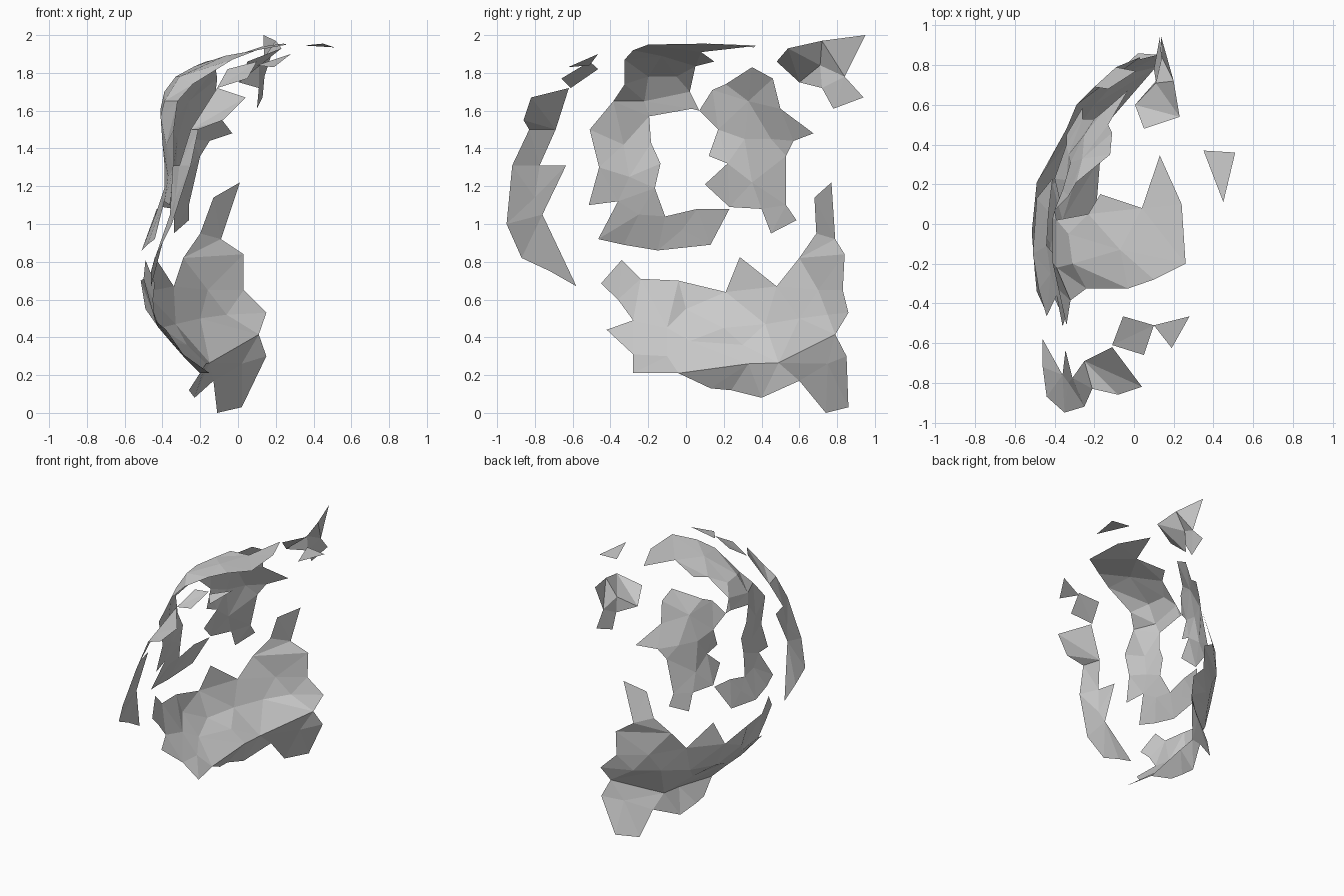
import bpy
from mathutils import Vector
from mathutils.geometry import delaunay_2d_cdt


def shard(name, rim, inner=(), tilt=0.0):
    """Thin faceted shell piece: an outline plus a few inner points, all (x, y, z).
    It is triangulated in the side plane; tilt leans that plane towards the top."""
    pts = [Vector(p) for p in list(rim) + list(inner)]
    flat = [Vector((p.y, p.z + tilt * p.x)) for p in pts]
    out = delaunay_2d_cdt(flat, [], [list(range(len(rim)))], 1, 1e-5)
    origin = out[3]
    # reversed winding so that faces look outwards (-x)
    faces = [[origin[i][0] for i in reversed(f)] for f in out[2]
             if all(origin[i] for i in f)]
    mesh = bpy.data.meshes.new(name)
    mesh.from_pydata(pts, [], faces)
    mesh.update()
    ob = bpy.data.objects.new(name, mesh)
    bpy.context.collection.objects.link(ob)
    return ob


# curved strip along the front edge
shard("front_strip", [
    (.04, -.82, 1.67), (-.11, -.62, 1.72), (-.25, -.69, 1.5), (-.31, -.775, 1.31),
    (-.345, -.635, 1.31), (-.36, -.76, 1.05), (-.46, -.58, .67), (-.46, -.72, .75),
    (-.44, -.87, .82), (-.35, -.95, 1.0), (-.25, -.92, 1.31), (-.21, -.83, 1.5),
    (-.08, -.86, 1.55)],
    [(-.33, -.80, 1.14)])

# long band that runs over the top and down the side
shard("side_band", [
    (.26, -.2, 1.95), (.1, -.28, 1.92), (-.03, -.325, 1.87), (-.24, -.325, 1.74),
    (-.32, -.385, 1.65), (-.34, -.51, 1.5), (-.34, -.46, 1.3), (-.36, -.515, 1.1),
    (-.39, -.36, 1.12), (-.44, -.465, .92), (-.48, -.33, .89), (-.51, -.15, .86),
    (-.49, .13, .89), (-.41, .23, 1.08), (-.43, .06, 1.08), (-.44, -.11, 1.04),
    (-.39, -.165, 1.19), (-.39, -.135, 1.32), (-.40, -.185, 1.43), (-.41, -.195, 1.57),
    (-.41, .03, 1.61), (-.4, .07, 1.6), (-.39, .02, 1.7), (-.23, .05, 1.835),
    (-.17, .15, 1.86), (.04, .08, 1.91), (.13, .345, 1.94), (.24, .1, 1.955)],
    [(-.07, -.13, 1.89), (-.33, -.05, 1.78), (-.31, -.2, 1.78), (-.39, -.22, 1.65),
     (-.38, -.33, 1.42), (-.37, -.3, 1.25), (-.42, -.25, 1.05), (-.47, -.02, .97)],
    tilt=0.7)

# upper rear side patch
shard("rear_side_patch", [
    (-.12, .35, 1.83), (-.11, .46, 1.77), (-.13, .5, 1.61), (-.03, .675, 1.48),
    (-.15, .57, 1.44), (-.2, .53, 1.36), (-.26, .53, 1.1), (-.26, .585, 1.02),
    (-.34, .45, .95), (-.34, .4, 1.08), (-.40, .23, 1.09), (-.37, .1, 1.21),
    (-.34, .22, 1.32), (-.36, .12, 1.36), (-.36, .17, 1.5), (-.4, .07, 1.6),
    (-.33, .14, 1.71), (-.29, .21, 1.74)],
    [(-.26, .33, 1.65), (-.32, .31, 1.45), (-.25, .45, 1.45), (-.33, .35, 1.22)])

# large lower side plate
shard("lower_side_plate", [
    (-.44, -.45, .685), (-.49, -.34, .81), (-.5, -.24, .71), (-.515, -.04, .7),
    (-.49, .21, .64), (-.44, .285, .825), (-.34, .48, .67), (-.29, .6, .82),
    (-.2, .69, .95), (-.13, .68, 1.14), (.01, .77, 1.22), (-.09, .79, .92),
    (.03, .84, .84), (.03, .83, .65), (.15, .86, .53), (.11, .79, .415),
    (-.15, .49, .265), (-.17, .33, .26), (-.2, -.04, .21), (-.15, -.28, .21),
    (-.29, -.28, .31), (-.38, -.42, .44), (-.44, -.28, .49), (-.45, -.36, .6)],
    [(-.49, 0, .55), (-.41, .2, .45), (-.36, .02, .38), (-.29, -.1, .3),
     (-.33, .42, .47), (-.2, .6, .5), (-.16, .7, .65), (-.06, .75, .52),
     (-.27, .3, .36), (-.42, -.1, .45)])

# flange below the lower plate, joined along its bottom ridge
shard("lower_flange", [
    (.11, .79, .415), (.15, .85, .3), (.02, .86, .03), (-.11, .74, .0),
    (-.13, .6, .17), (-.23, .4, .08), (-.26, .24, .12), (-.25, .13, .13),
    (-.2, -.04, .21), (-.17, .33, .26), (-.15, .49, .265)],
    [(.02, .75, .26)])

# pointed shard at the top rear
shard("rear_top_shard", [
    (.05, .48, 1.86), (.23, .54, 1.93), (.2, .72, 1.97), (.135, .95, 2.0),
    (.14, .84, 1.78), (.13, .94, 1.67), (.1, .78, 1.61), (.11, .72, 1.72),
    (.005, .6, 1.75)],
    [(.11, .71, 1.84)])

# small loose chips near the top
shard("front_top_chip", [
    (-.11, -.61, 1.72), (-.055, -.465, 1.82), (.1, -.51, 1.86), (.05, -.66, 1.77)])
shard("front_crown_chip", [(.1, -.51, 1.84), (.28, -.465, 1.9), (.19, -.625, 1.83)])
shard("crown_chip", [(.35, .37, 1.945), (.51, .36, 1.935), (.45, .11, 1.955)], tilt=1.0)
